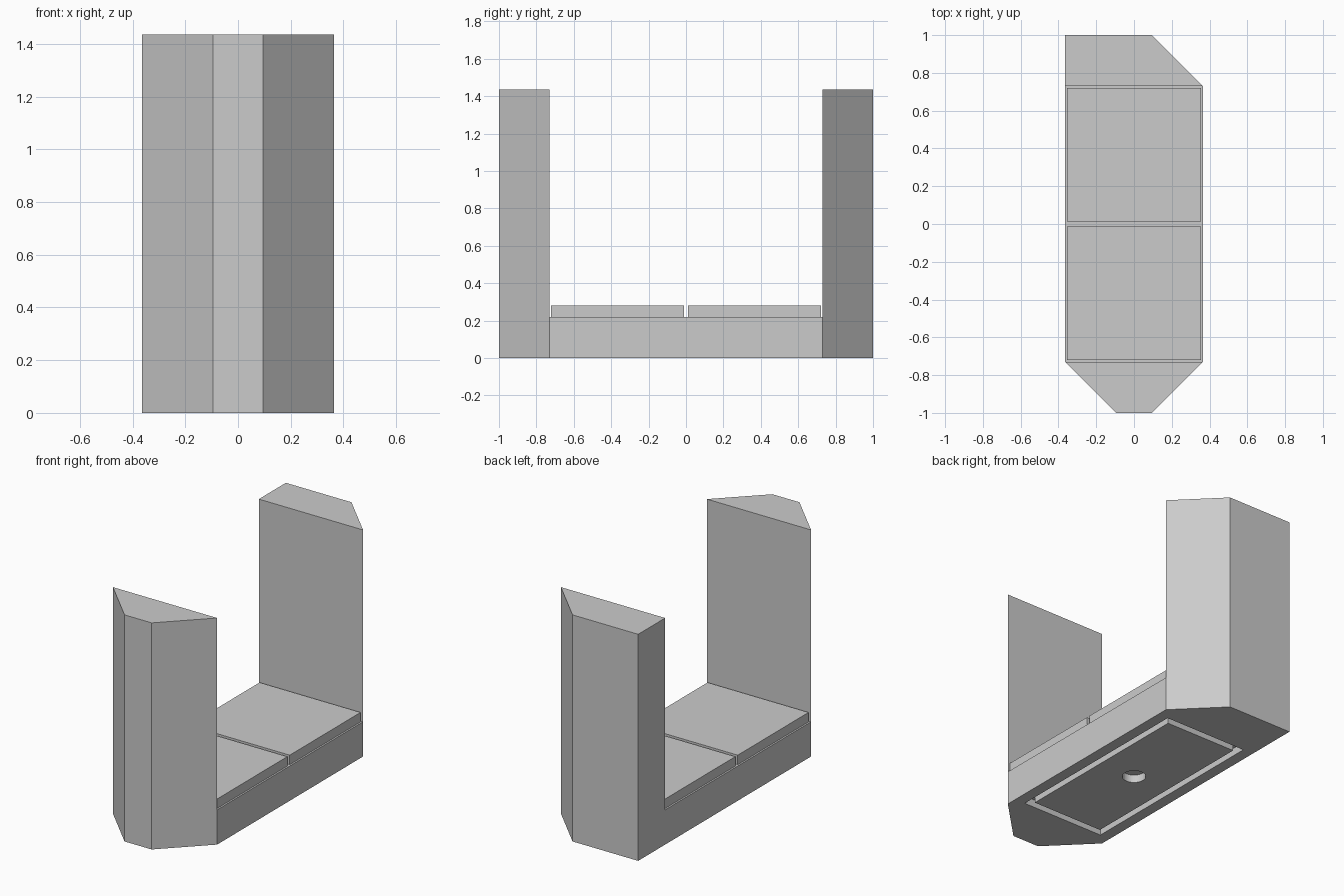
import bpy, bmesh
from mathutils import Matrix, Vector

cube = bpy.data.objects.get("Cube")
if cube:
    bpy.data.objects.remove(cube, do_unlink=True)

grey = bpy.data.materials.new("plain_grey")
grey.use_nodes = True
colour = (0.6, 0.6, 0.6, 1)
grey.diffuse_color = colour
grey.node_tree.nodes["Principled BSDF"].inputs["Base Color"].default_value = colour

W = 0.365       # half width
END = 0.73      # inner face of the end walls
TIP = 0.095     # half width of the chamfered tip
SEAT = 0.22     # top of the bench
HEIGHT = 1.435
RECESS = 0.05   # depth of the underside details


def finish(name, bm):
    bmesh.ops.recalc_face_normals(bm, faces=bm.faces)
    mesh = bpy.data.meshes.new(name)
    bm.to_mesh(mesh)
    bm.free()
    mesh.materials.append(grey)
    obj = bpy.data.objects.new(name, mesh)
    bpy.context.scene.collection.objects.link(obj)
    return obj


def prism(name, outline, z0, z1):
    bm = bmesh.new()
    face = bm.faces.new([bm.verts.new((x, y, z0)) for x, y in outline])
    top = bmesh.ops.extrude_face_region(bm, geom=[face])["geom"]
    bmesh.ops.translate(bm, vec=(0, 0, z1 - z0),
                        verts=[v for v in top if isinstance(v, bmesh.types.BMVert)])
    return finish(name, bm)


def box(name, x, y0, y1, z0, z1):
    return prism(name, [(-x, y0), (x, y0), (x, y1), (-x, y1)], z0, z1)


def cut(target, cutter):
    mod = target.modifiers.new(cutter.name, 'BOOLEAN')
    mod.operation = 'DIFFERENCE'
    mod.solver = 'EXACT'
    mod.object = cutter
    cutter.hide_render = True
    cutter.hide_set(True)


# Bench body with its two tall end walls; one back corner stays square
body = prism("bench_body", [(-TIP, -1), (TIP, -1), (W, -END), (W, END),
                            (TIP, 1), (-W, 1), (-W, -END)], 0, HEIGHT)
cut(body, box("seat_cutter", W + 0.2, -END, END, SEAT, HEIGHT + 0.2))
cut(body, box("underside_cutter", 0.293, -0.66, 0.66, -0.1, RECESS))

# Underside panel, leaving a groove around it, with a round central hole
panel = box("underside_panel", 0.252, -0.615, 0.615, 0, RECESS)
bm = bmesh.new()
bmesh.ops.create_cone(bm, cap_ends=True, segments=32, radius1=0.07, radius2=0.07,
                      depth=0.3, matrix=Matrix.Translation(Vector((0, 0, 0))))
cut(panel, finish("hole_cutter", bm))

# Two seat cushions
for side, name in ((-1, "front_cushion"), (1, "back_cushion")):
    near, far = sorted((side * 0.012, side * 0.721))
    box(name, 0.354, near, far, SEAT, 0.28)
